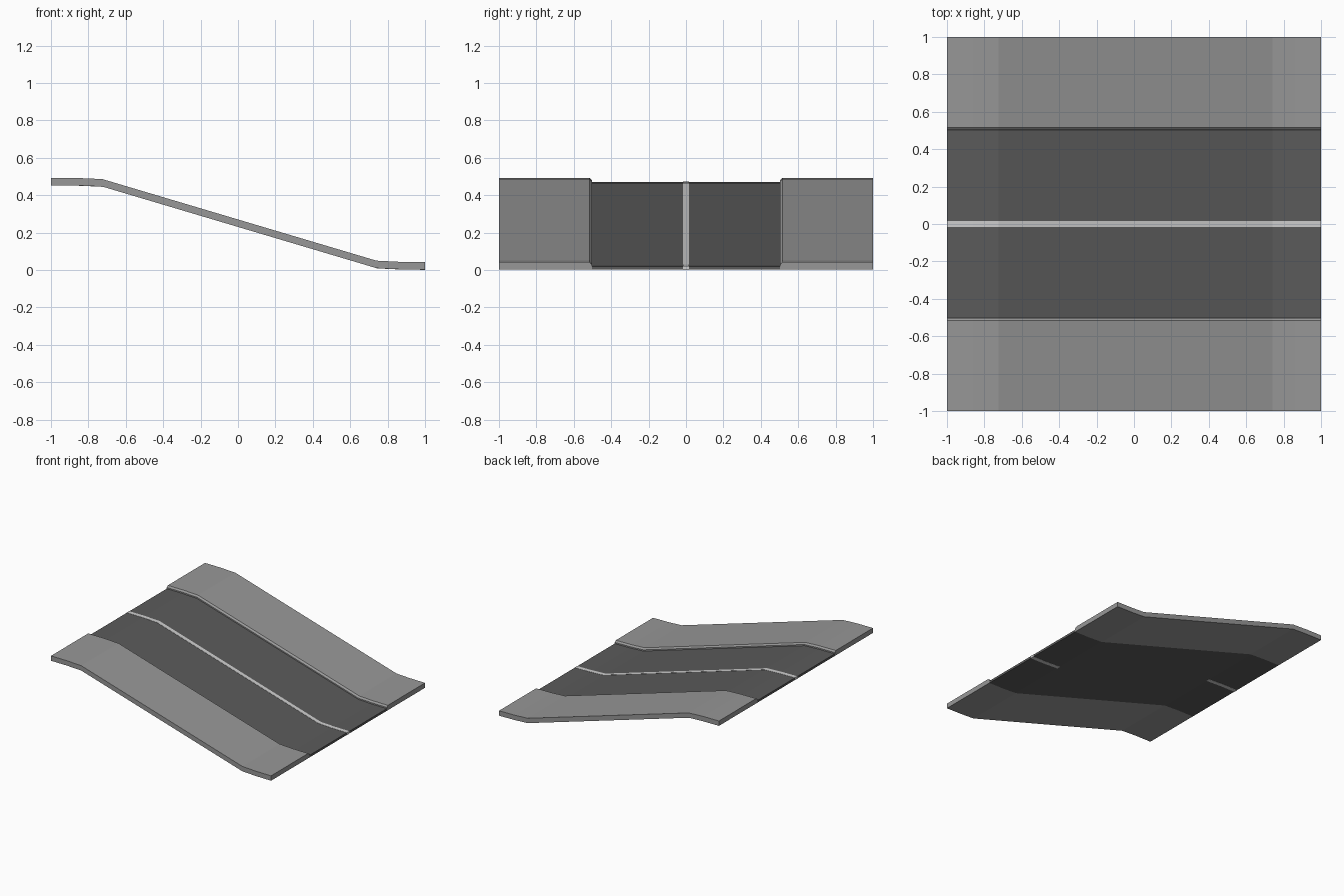
import bpy, bmesh

if "Cube" in bpy.data.objects:
    bpy.data.objects.remove(bpy.data.objects["Cube"])

# Underside height of the ramp along x
PATH = [(-1, 0.453), (-0.86, 0.452), (-0.725, 0.446), (0.74, 0.010), (0.86, 0.004), (1, 0.002)]


def material(name, v):
    m = bpy.data.materials.new(name)
    m.diffuse_color = (v, v, v, 1)
    m.use_nodes = True
    m.node_tree.nodes["Principled BSDF"].inputs["Base Color"].default_value = m.diffuse_color
    return m


def sweep(name, section, mat, path=PATH):
    """Sweep a closed (y, height) section along the ramp path."""
    bm = bmesh.new()
    rings = [[bm.verts.new((x, y, z + h)) for y, h in section] for x, z in path]
    n = len(section)
    for a, b in zip(rings, rings[1:]):
        for i in range(n):
            j = (i + 1) % n
            bm.faces.new((a[i], a[j], b[j], b[i]))
    bm.faces.new(rings[0])
    bm.faces.new(rings[-1])
    bmesh.ops.recalc_face_normals(bm, faces=bm.faces)
    me = bpy.data.meshes.new(name)
    bm.to_mesh(me)
    bm.free()
    me.materials.append(mat)
    ob = bpy.data.objects.new(name, me)
    bpy.context.collection.objects.link(ob)
    return ob


pavement = material("pavement grey", 0.31)
asphalt = material("asphalt dark grey", 0.105)
paint = material("line light grey", 0.62)

# Road slab
sweep("road", [(-0.503, 0), (0.503, 0), (0.503, 0.018), (-0.503, 0.018)], asphalt)

# Sidewalks with chamfered kerb edge
for side, name in ((-1, "sidewalk_front"), (1, "sidewalk_back")):
    sec = [(0.503, 0), (1, 0), (1, 0.04), (0.517, 0.04), (0.503, 0.028)]
    sweep(name, [(side * y, h) for y, h in sec], pavement)

# Centre line: wraps the road ends, showing underneath only on the flat ends
top = sweep("centre_line", [(-0.016, 0.010), (0.016, 0.010), (0.016, 0.0195), (-0.016, 0.0195)], paint,
            [(-1.001, PATH[0][1])] + PATH[1:-1] + [(1.001, PATH[-1][1])])
for name, part in (("line_end_high", PATH[:3]), ("line_end_low", PATH[3:])):
    part = [(x * 1.001 if abs(x) == 1 else x, z) for x, z in part]
    sweep(name, [(-0.016, -0.001), (0.016, -0.001), (0.016, 0.012), (-0.016, 0.012)], paint, part)
